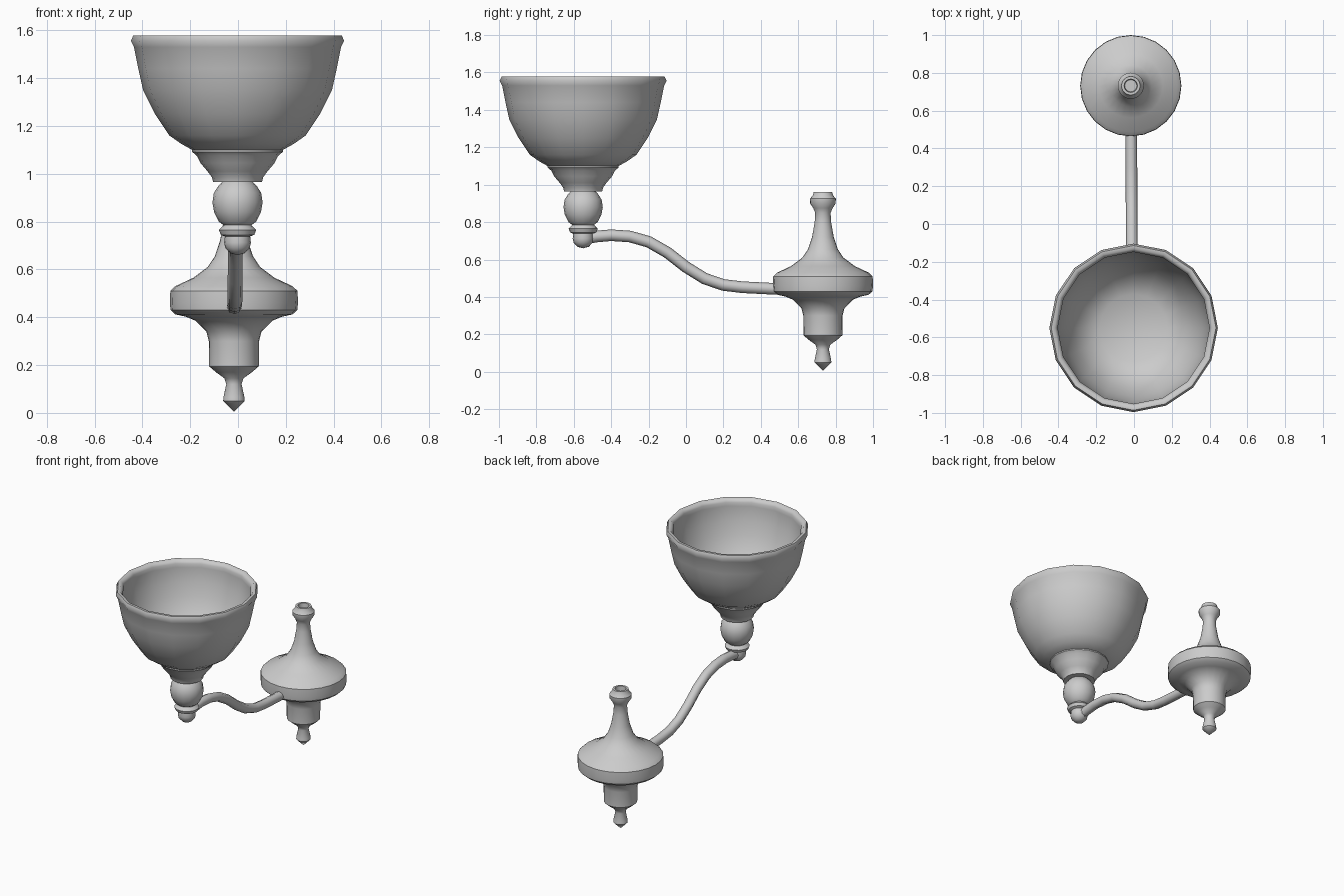
import bpy, bmesh, math

BODY = (-0.017, 0.732)   # axis of the wall body
LAMP = (-0.002, -0.55)   # axis of the lamp cup


def smooth(obj, angle):
    bpy.ops.object.select_all(action='DESELECT')
    obj.select_set(True)
    bpy.context.view_layer.objects.active = obj
    bpy.ops.object.shade_smooth_by_angle(angle=math.radians(angle))


def lathe(name, profile, axis, sides, angle=40):
    """Spin (radius, height) points round a vertical axis."""
    bm = bmesh.new()
    rings = []
    for r, z in profile:
        if r == 0:
            rings.append([bm.verts.new((0, 0, z))] * sides)
        else:
            rings.append([bm.verts.new((r * math.sin(2 * math.pi * i / sides),
                                        r * math.cos(2 * math.pi * i / sides), z))
                          for i in range(sides)])
    for a, b in zip(rings, rings[1:]):
        for i in range(sides):
            j = (i + 1) % sides
            bm.faces.new(list(dict.fromkeys((a[i], a[j], b[j], b[i]))))
    bmesh.ops.recalc_face_normals(bm, faces=bm.faces)
    mesh = bpy.data.meshes.new(name)
    bm.to_mesh(mesh)
    bm.free()
    obj = bpy.data.objects.new(name, mesh)
    obj.location = (*axis, 0)
    bpy.context.collection.objects.link(obj)
    smooth(obj, angle)
    return obj


# Turned body with pointed finial below and hollow neck on top
lathe("wall_body", [
    (0, 0.005), (0.045, 0.05), (0.044, 0.065), (0.032, 0.12), (0.04, 0.145),
    (0.075, 0.17), (0.104, 0.195), (0.105, 0.30), (0.115, 0.34), (0.16, 0.385),
    (0.20, 0.402), (0.245, 0.412), (0.265, 0.43), (0.268, 0.46), (0.266, 0.51),
    (0.245, 0.53), (0.17, 0.565), (0.11, 0.61), (0.08, 0.655), (0.058, 0.72),
    (0.044, 0.80), (0.041, 0.85), (0.052, 0.875), (0.068, 0.90), (0.069, 0.925),
    (0.053, 0.945), (0.049, 0.962), (0.035, 0.962), (0.032, 0.92), (0, 0.92)],
    BODY, 24)

# Lamp holder: ball end, collar, large ball and flared cup
lathe("lamp_holder", [
    (0, 0.66), (0.03, 0.668), (0.051, 0.69), (0.056, 0.712), (0.053, 0.738),
    (0.07, 0.745), (0.078, 0.765), (0.058, 0.785), (0.078, 0.80), (0.098, 0.84),
    (0.105, 0.88), (0.099, 0.92), (0.08, 0.95), (0.065, 0.965), (0.102, 0.965),
    (0.107, 0.985), (0.125, 1.01), (0.155, 1.045), (0.17, 1.075), (0.19, 1.092),
    (0.19, 1.10), (0, 1.10)],
    LAMP, 16)

# Bowl shade with a rolled rim
lathe("bowl_shade", [
    (0, 1.10), (0.19, 1.10), (0.235, 1.125), (0.285, 1.16), (0.345, 1.25),
    (0.395, 1.35), (0.415, 1.44), (0.433, 1.53), (0.446, 1.556), (0.436, 1.578),
    (0.418, 1.578), (0.402, 1.556), (0.405, 1.53), (0.385, 1.44), (0.365, 1.35),
    (0.32, 1.26), (0.265, 1.18), (0.18, 1.135), (0, 1.12)],
    LAMP, 16, 65)

# S-shaped arm joining holder and body
path = [(-0.55, 0.71), (-0.48, 0.723), (-0.4, 0.73), (-0.3, 0.723), (-0.2, 0.695),
        (-0.1, 0.638), (0, 0.56), (0.1, 0.498), (0.2, 0.464), (0.3, 0.452),
        (0.46, 0.444), (0.6, 0.442)]
curve = bpy.data.curves.new("arm", 'CURVE')
curve.dimensions = '3D'
curve.bevel_depth = 0.031
curve.bevel_resolution = 2
curve.use_fill_caps = True
spline = curve.splines.new('POLY')
spline.points.add(len(path) - 1)
for p, (y, z) in zip(spline.points, path):
    p.co = (-0.012 - 0.006 * y, y, z, 1)
arm = bpy.data.objects.new("arm", curve)
bpy.context.collection.objects.link(arm)
bpy.ops.object.select_all(action='DESELECT')
arm.select_set(True)
bpy.context.view_layer.objects.active = arm
bpy.ops.object.convert(target='MESH')
smooth(bpy.context.view_layer.objects.active, 50)
